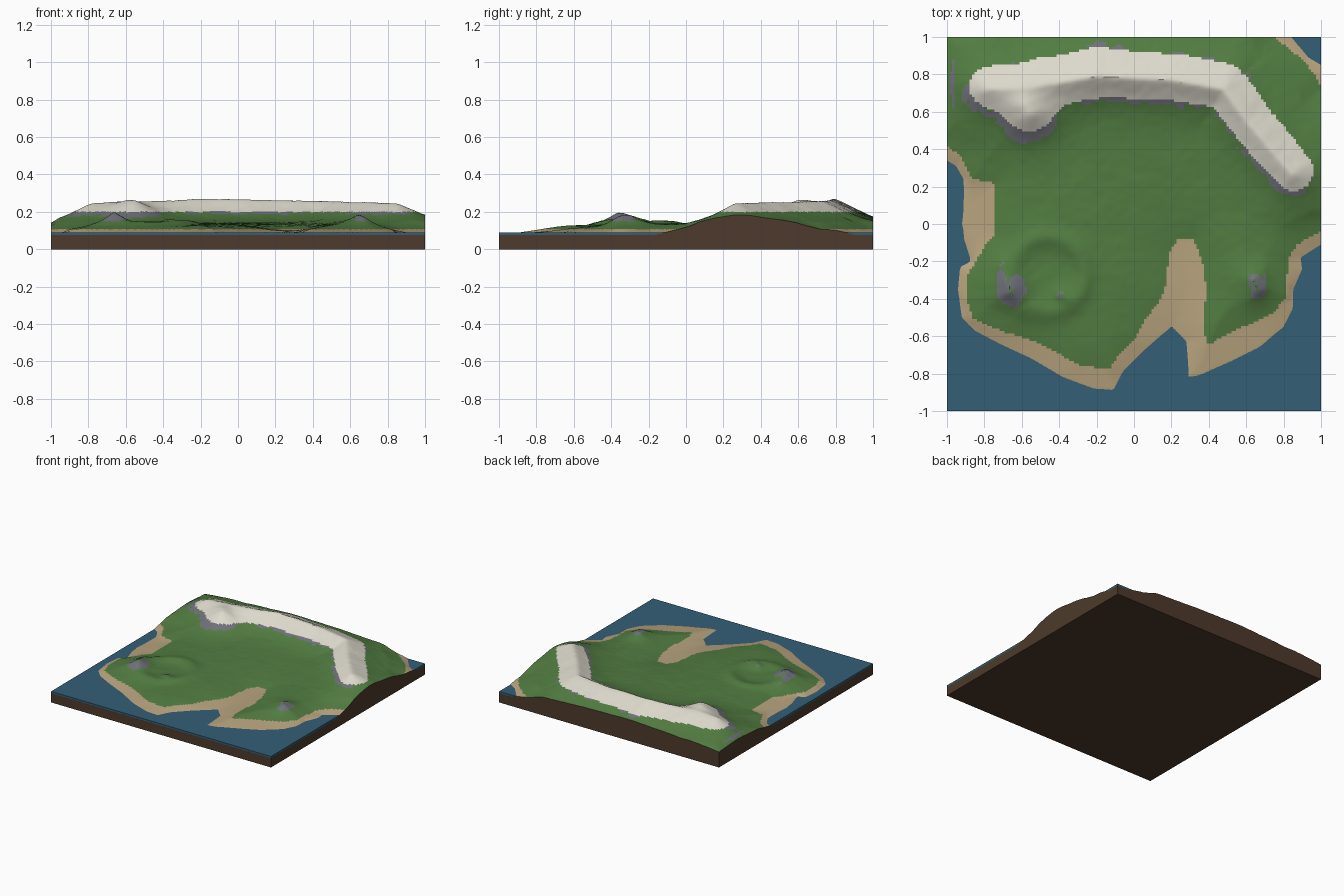
import bpy, bmesh, math
from mathutils import Vector, noise

default = bpy.data.objects.get("Cube")
if default:
    bpy.data.objects.remove(default, do_unlink=True)

SEA, SEABED, SAND_TOP, SNOW_LINE = 0.09, 0.075, 0.107, 0.2
GRID = 150


def make_material(name, colour):
    mat = bpy.data.materials.new(name)
    mat.use_nodes = True
    rgba = (*colour, 1.0)
    mat.diffuse_color = rgba
    mat.node_tree.nodes["Principled BSDF"].inputs["Base Color"].default_value = rgba
    return mat


grass = make_material("grass green", (0.085, 0.205, 0.054))
sand = make_material("beach sand", (0.48, 0.37, 0.21))
rock = make_material("grey rock", (0.165, 0.165, 0.2))
snow = make_material("pale snow", (0.73, 0.70, 0.61))
soil = make_material("brown soil", (0.075, 0.042, 0.025))
sea = make_material("sea blue", (0.034, 0.112, 0.181))
land_materials = [grass, sand, rock, snow, soil]

# Shoreline, in hundredths, running past the edges of the block
COAST = [(-130, 40), (-100, 34), (-95, 31), (-91, 24), (-91, 17), (-92, 0), (-91, -8),
         (-87, -20), (-93, -23), (-94, -35), (-92, -50), (-85, -57), (-72, -64),
         (-55, -72), (-38, -82), (-22, -88), (-11, -89), (-6, -79), (6, -67),
         (20, -55), (28, -63), (29, -82), (35, -81), (53, -73), (67, -66),
         (80, -55), (85, -45), (85, -35), (90, -24), (89, -18), (100, -11),
         (130, -5), (130, 75), (100, 85), (93, 89), (84, 100), (75, 130), (-130, 130)]

# Line where the beach turns to grass
MEADOW = [(-108, 45), (-100, 42), (-92, 35), (-87, 24), (-74, 22), (-74, -6), (-80, -12),
          (-89, -27), (-90, -40), (-86, -51), (-72, -57), (-53, -63), (-42, -68),
          (-31, -75), (-13, -78), (-8, -70), (0, -62), (6, -51), (14, -40),
          (17, -32), (18, -16), (23, -8), (32, -8), (37, -20), (39, -35),
          (37, -54), (39, -65), (49, -59), (65, -52), (75, -47), (82, -38),
          (82, -20), (87, -11), (100, -4), (120, 0), (120, 64), (100, 72), (97, 80),
          (89, 89), (75, 100), (70, 115), (-60, 115), (-108, 106)]

# Crest lines (x, y, height) with right and left side widths and falloff power
MAIN_RIDGE = [(-0.78, 0.72, 0.243), (-0.6, 0.72, 0.25), (-0.2, 0.79, 0.27),
              (0.2, 0.77, 0.262), (0.48, 0.72, 0.257), (0.62, 0.53, 0.252),
              (0.84, 0.27, 0.247)]
SHOULDER = [(-0.58, 0.64, 0.262), (-0.56, 0.6, 0.262)]
WEST_HILL = [(-0.69, -0.24, 0.165), (-0.66, -0.36, 0.2), (-0.6, -0.44, 0.155)]
EAST_HILL = [(0.64, -0.3, 0.185), (0.66, -0.35, 0.183)]
SMALL_KNOLL = [(-0.39, -0.38, 0.16), (-0.35, -0.41, 0.16)]
CRESTS = [(MAIN_RIDGE, 0.14, 0.2, 1.3), (SHOULDER, 0.12, 0.12, 1.5),
          (WEST_HILL, 0.07, 0.07, 1.2), (EAST_HILL, 0.08, 0.08, 1.0),
          (SMALL_KNOLL, 0.04, 0.04, 1.2)]


def nearest_on_segment(x, y, a, b):
    """Offset from the segment to the point, and the position along it."""
    dx, dy = b[0] - a[0], b[1] - a[1]
    t = ((x - a[0]) * dx + (y - a[1]) * dy) / (dx * dx + dy * dy)
    t = max(0.0, min(1.0, t))
    return x - a[0] - t * dx, y - a[1] - t * dy, t


def signed_distance(x, y, outline):
    """Distance to a closed outline, positive inside."""
    x, y = x * 100, y * 100
    best, inside = math.inf, False
    for a, b in zip(outline, outline[1:] + outline[:1]):
        ox, oy, t = nearest_on_segment(x, y, a, b)
        best = min(best, ox * ox + oy * oy)
        if (a[1] > y) != (b[1] > y):
            if x < a[0] + (y - a[1]) * (b[0] - a[0]) / (b[1] - a[1]):
                inside = not inside
    return math.sqrt(best) / 100 * (1 if inside else -1)


def raise_crest(x, y, z, taper, crest, right, left, power):
    """Blend the ground up toward a crest line."""
    best = None
    for a, b in zip(crest, crest[1:]):
        ox, oy, t = nearest_on_segment(x, y, a, b)
        d = math.hypot(ox, oy)
        if best is None or d < best[0]:
            dx, dy = b[0] - a[0], b[1] - a[1]
            side = (dx * oy - dy * ox) / (math.hypot(dx, dy) * max(d, 1e-6))
            best = (d, side, a[2] + t * (b[2] - a[2]))
    d, side, top = best
    width = right + (left - right) * (side + 1) / 2
    weight = math.exp(-(d / width) ** power) * taper
    return z + max(0.0, top - z) * weight


def ground_height(x, y):
    shore = signed_distance(x, y, COAST)
    if shore <= 0:
        return max(SEABED, SEA + 0.3 * shore)
    field = signed_distance(x, y, MEADOW)
    if field <= 0:
        return SEA + (SAND_TOP - SEA) * shore / (shore - field)
    taper = min(1.0, field / 0.12)
    z = SAND_TOP + 0.035 * (1 - math.exp(-field / 0.18))
    # Round crater with a low rim
    r = math.hypot(x + 0.46, y + 0.27)
    z += 0.015 * math.exp(-((r - 0.2) / 0.05) ** 2) - 0.012 * math.exp(-(r / 0.14) ** 4)
    for crest, right, left, power in CRESTS:
        z = raise_crest(x, y, z, taper, crest, right, left, power)
    # Gentle roughness
    p = Vector((x, y, 0.0))
    return z + taper * (0.003 * noise.noise(p * 7) + 0.0015 * noise.noise(p * 24))


def ground_material(face):
    z = face.calc_center_median().z
    if face.normal.z < 0.1:
        return soil
    if z < SAND_TOP:
        return sand
    if z > SNOW_LINE:
        return snow
    if face.normal.z < 0.91 and z > 0.15:
        return rock
    return grass


def finish(bm, name, materials):
    mesh = bpy.data.meshes.new(name)
    bm.to_mesh(mesh)
    bm.free()
    for mat in materials:
        mesh.materials.append(mat)
    obj = bpy.data.objects.new(name, mesh)
    bpy.context.collection.objects.link(obj)
    return obj


# Terrain surface with soil sides and a flat bottom
bm = bmesh.new()
bmesh.ops.create_grid(bm, x_segments=GRID, y_segments=GRID, size=1.0)
for v in bm.verts:
    v.co.z = ground_height(v.co.x, v.co.y)
rim = [e for e in bm.edges if e.is_boundary]
skirt = bmesh.ops.extrude_edge_only(bm, edges=rim)["geom"]
for v in skirt:
    if isinstance(v, bmesh.types.BMVert):
        v.co.z = 0.0
bmesh.ops.holes_fill(bm, edges=[e for e in bm.edges if e.is_boundary], sides=0)
bmesh.ops.recalc_face_normals(bm, faces=bm.faces)
bm.normal_update()
for f in bm.faces:
    f.material_index = land_materials.index(ground_material(f))
terrain = finish(bm, "island_terrain", land_materials)

bpy.ops.object.select_all(action='DESELECT')
terrain.select_set(True)
bpy.context.view_layer.objects.active = terrain
bpy.ops.object.shade_smooth_by_angle(angle=math.radians(35))

# Sea slab, just inside the soil sides
bm = bmesh.new()
bmesh.ops.create_cube(bm, size=1.0)
slab_bottom = SEABED - 0.005
bmesh.ops.scale(bm, vec=(1.999, 1.999, SEA - slab_bottom), verts=bm.verts)
bmesh.ops.translate(bm, vec=(0, 0, (SEA + slab_bottom) / 2), verts=bm.verts)
finish(bm, "sea_water", [sea])
